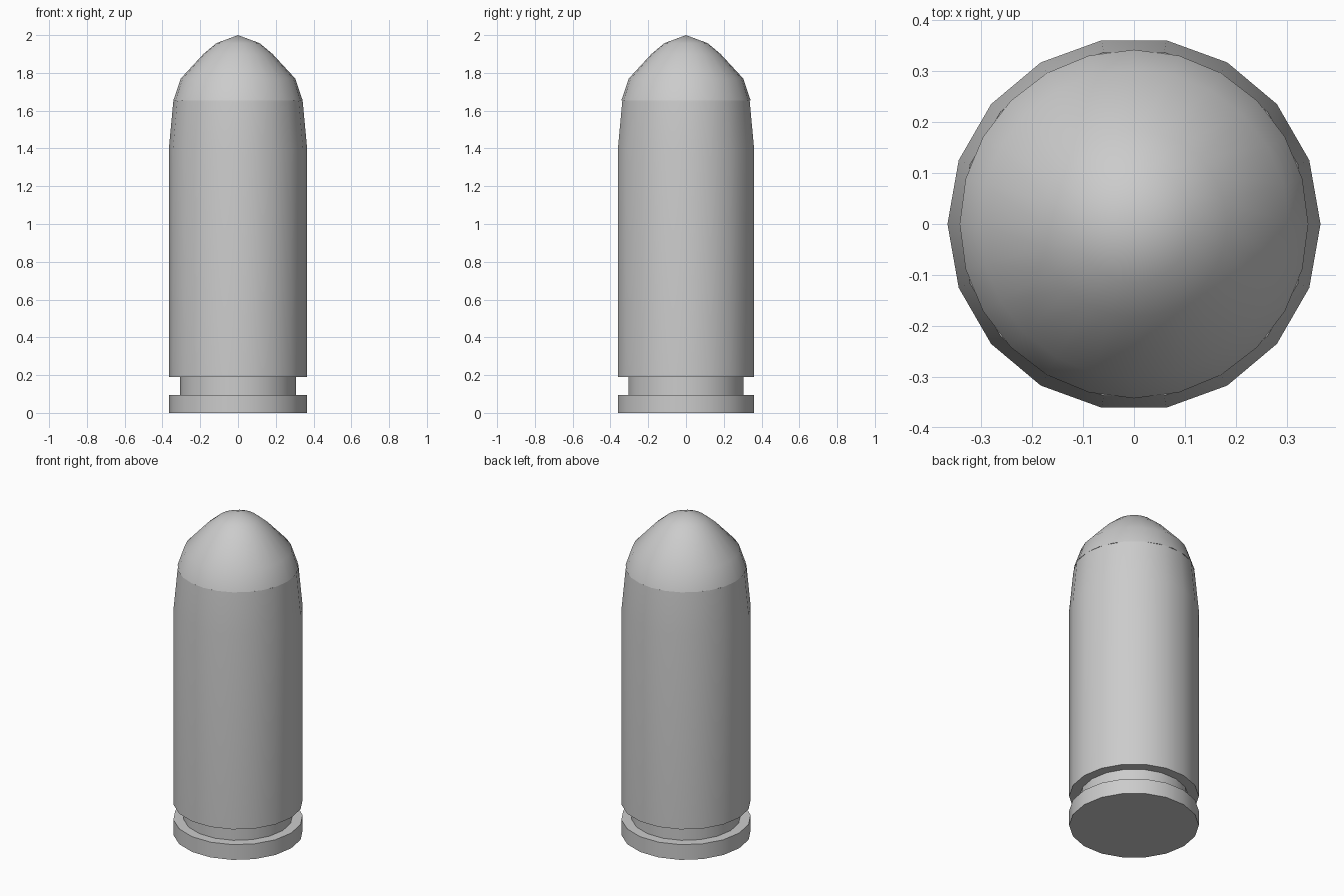
import bpy, bmesh, math

if "Cube" in bpy.data.objects:
    bpy.data.objects.remove(bpy.data.objects["Cube"])


def lathe(name, profile, sides):
    """Revolve (radius, z) points around z; radius 0 makes a single pole vertex."""
    bm = bmesh.new()
    rings = []
    for r, z in profile:
        if r == 0:
            rings.append([bm.verts.new((0, 0, z))] * sides)
        else:
            rings.append([bm.verts.new((r * math.cos(2 * math.pi * i / sides),
                                        r * math.sin(2 * math.pi * i / sides), z))
                          for i in range(sides)])
    for a, b in zip(rings, rings[1:]):
        for i in range(sides):
            j = (i + 1) % sides
            bm.faces.new(list(dict.fromkeys((a[i], a[j], b[j], b[i]))))
    # flat caps where the profile does not end in a pole
    if profile[0][0] > 0:
        bm.faces.new(rings[0][::-1])
    if profile[-1][0] > 0:
        bm.faces.new(rings[-1])
    bmesh.ops.recalc_face_normals(bm, faces=bm.faces)
    mesh = bpy.data.meshes.new(name)
    bm.to_mesh(mesh)
    bm.free()
    obj = bpy.data.objects.new(name, mesh)
    bpy.context.collection.objects.link(obj)
    bpy.ops.object.select_all(action='DESELECT')
    obj.select_set(True)
    bpy.context.view_layer.objects.active = obj
    bpy.ops.object.shade_smooth_by_angle(angle=math.radians(35))
    return obj


# Case: base rim, extractor groove, straight wall, slightly tapered mouth
lathe("case", [(0.366, 0), (0.366, 0.095), (0.308, 0.095), (0.308, 0.19),
               (0.366, 0.19), (0.366, 1.40), (0.342, 1.655)], 18)

# Rounded nose seated on the case mouth
lathe("nose", [(0.342, 1.655), (0.303, 1.77), (0.183, 1.90),
               (0.115, 1.957), (0, 2.0)], 24)
